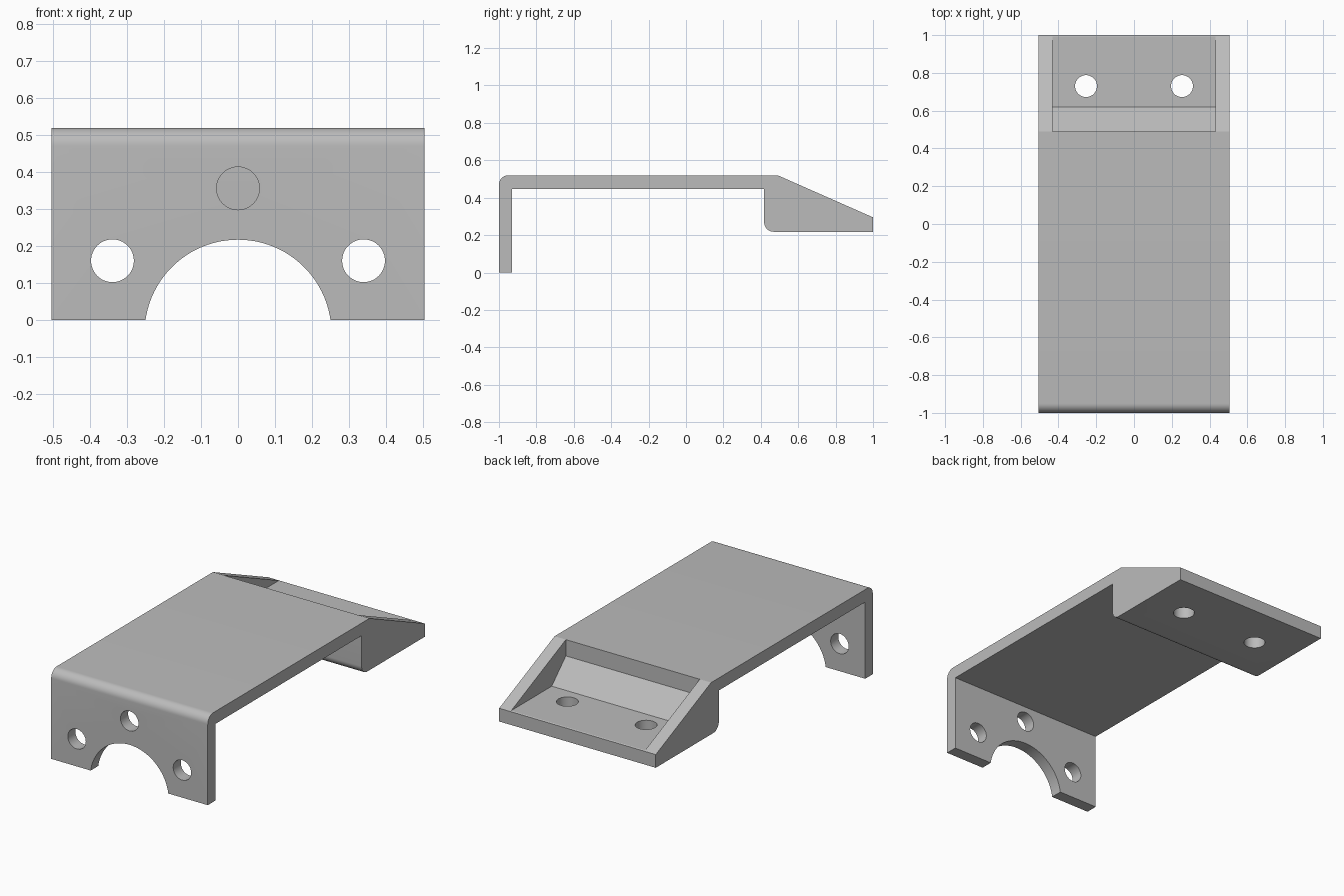
import bpy, bmesh
from math import sin, cos, pi, radians

cube = bpy.data.objects.get("Cube")
if cube:
    bpy.data.objects.remove(cube, do_unlink=True)

HALF_WIDTH = 0.505
GREY = (0.5, 0.5, 0.5, 1)

metal = bpy.data.materials.new("plain grey metal")
metal.use_nodes = True
metal.diffuse_color = GREY
metal.node_tree.nodes["Principled BSDF"].inputs["Base Color"].default_value = GREY


def fillet(y, z, r, start, steps=10):
    """Quarter arc in the side profile, turning clockwise from the start angle."""
    angles = [radians(start) - pi / 2 * i / steps for i in range(steps + 1)]
    return [(y + r * cos(a), z + r * sin(a)) for a in angles]


def extrude_profile(name, points, half):
    """Extrude a (y, z) outline along x, symmetric about the centre."""
    bm = bmesh.new()
    face = bm.faces.new([bm.verts.new((-half, y, z)) for y, z in points])
    side = bmesh.ops.extrude_face_region(bm, geom=[face])["geom"]
    verts = [v for v in side if isinstance(v, bmesh.types.BMVert)]
    bmesh.ops.translate(bm, verts=verts, vec=(2 * half, 0, 0))
    bmesh.ops.recalc_face_normals(bm, faces=bm.faces)
    mesh = bpy.data.meshes.new(name)
    bm.to_mesh(mesh)
    bm.free()
    mesh.materials.append(metal)
    obj = bpy.data.objects.new(name, mesh)
    bpy.context.collection.objects.link(obj)
    return obj


def drill(name, location, radius, along_y, sides=48):
    bpy.ops.mesh.primitive_cylinder_add(
        vertices=sides, radius=radius, depth=0.3, location=location,
        rotation=(pi / 2 if along_y else 0, 0, 0))
    obj = bpy.context.object
    obj.name = name
    obj.data.materials.append(metal)
    return obj


# Bracket body: front leg, top plate and wedge foot in one side profile
outline = [(-1, 0)]
outline += fillet(-0.95, 0.47, 0.05, 180)
outline += [(0.49, 0.52), (1, 0.295), (1, 0.218)]
outline += fillet(0.468, 0.268, 0.05, 270)
outline += [(0.418, 0.447), (-0.93, 0.447), (-0.93, 0)]
bracket = extrude_profile("bracket", outline, HALF_WIDTH)

# Recess in the wedge, with a sloped inner step
cutters = [extrude_profile("recess_cutter", [
    (0.49, 0.6), (0.49, 0.425), (0.62, 0.298), (1.1, 0.298), (1.1, 0.6)], 0.432)]

# Screw holes in the front leg and foot, and the arch under the leg
for x in (-1, 1):
    cutters.append(drill("leg_hole_cutter", (x * 0.34, -0.96, 0.16), 0.058, True))
    cutters.append(drill("foot_hole_cutter", (x * 0.254, 0.73, 0.25), 0.058, False))
cutters.append(drill("centre_hole_cutter", (0, -0.96, 0.356), 0.058, True))
cutters.append(drill("arch_cutter", (0, -0.96, -0.036), 0.253, True, 96))

bpy.ops.object.select_all(action="DESELECT")
bpy.context.view_layer.objects.active = bracket
bracket.select_set(True)
for cutter in cutters:
    cutter.hide_render = True
    mod = bracket.modifiers.new("cut", "BOOLEAN")
    mod.operation = "DIFFERENCE"
    mod.solver = "EXACT"
    mod.object = cutter
    bpy.ops.object.modifier_apply(modifier=mod.name)
    bpy.data.objects.remove(cutter, do_unlink=True)

bpy.ops.object.shade_smooth_by_angle(angle=radians(20))
